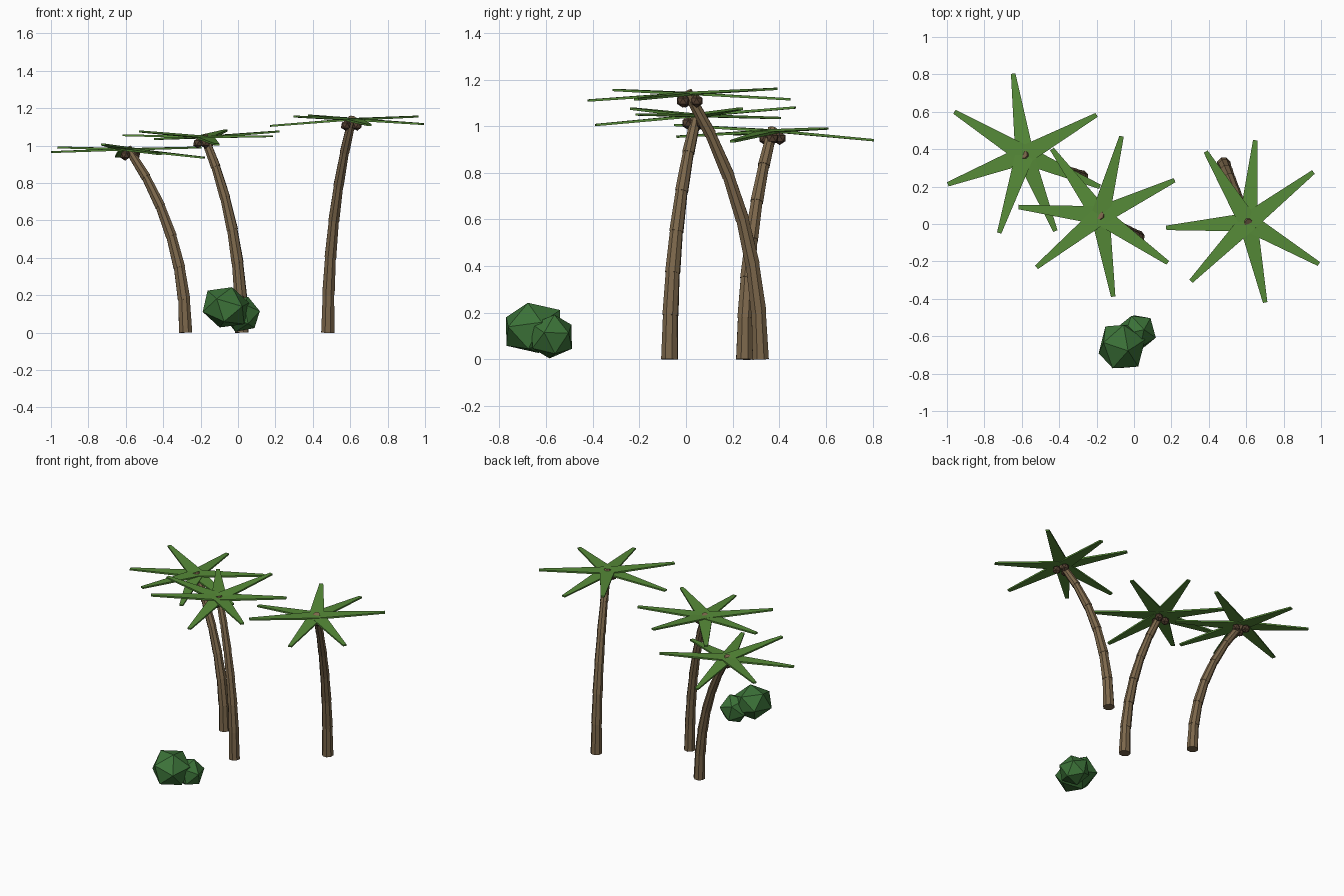
import bpy, math
from mathutils import Vector, Euler

if "Cube" in bpy.data.objects:
    bpy.data.objects.remove(bpy.data.objects["Cube"])


def material(name, r, g, b):
    m = bpy.data.materials.new(name)
    m.diffuse_color = (r, g, b, 1)
    m.use_nodes = True
    m.node_tree.nodes["Principled BSDF"].inputs["Base Color"].default_value = m.diffuse_color
    return m


BARK = material("bark", 0.20, 0.135, 0.07)
NUT = material("nut", 0.085, 0.05, 0.03)
LEAF = material("leaf", 0.095, 0.26, 0.04)
BUSH = material("bush", 0.045, 0.17, 0.04)


def finish(obj, name, mat):
    obj.name = name
    obj.data.materials.append(mat)
    return obj


def trunk_segment(name, a, b, r1, r2):
    d = b - a
    bpy.ops.mesh.primitive_cone_add(vertices=8, radius1=r1, radius2=r2, depth=d.length,
                                    location=(a + b) / 2,
                                    rotation=d.to_track_quat('Z', 'Y').to_euler())
    finish(bpy.context.object, name, BARK)


def ball(name, loc, scale, mat, rot=(0, 0, 0)):
    bpy.ops.mesh.primitive_ico_sphere_add(subdivisions=1, radius=1, location=loc, rotation=rot)
    bpy.context.object.scale = scale
    finish(bpy.context.object, name, mat)


def frond(name, center, angle, rise, length=0.44):
    # thin blade, broad at the crown and narrow at the blunt tip
    verts = []
    for x, w, t in ((0.0, 0.05, 0.006), (length, 0.012, 0.005)):
        verts += [(x, -w, -t), (x, w, -t), (x, w, t), (x, -w, t)]
    faces = [(3, 2, 1, 0), (4, 5, 6, 7)]
    faces += [(i, (i + 1) % 4, (i + 1) % 4 + 4, i + 4) for i in range(4)]
    me = bpy.data.meshes.new(name)
    me.from_pydata(verts, [], faces)
    obj = bpy.data.objects.new(name, me)
    bpy.context.collection.objects.link(obj)
    obj.location = center
    obj.rotation_euler = Euler((0, -math.asin(rise / length), math.radians(angle)))
    finish(obj, name, LEAF)


def palm(name, base, top, fronds, nut_turn):
    base, top = Vector((*base, 0)), Vector(top)
    n = 6

    def point(t):  # trunk leans more and more with height
        p = base.lerp(top, t * t)
        p.z = top.z * (t * 1.1 - 0.1 * t * t)
        return p

    # stacked trunk segments
    for i in range(n):
        a, b = point(i / n), point((i + 1) / n)
        r = 0.038 - 0.0022 * i
        trunk_segment(f"{name}_trunk_{i}", a, b + (b - a) * 0.05, r, r - 0.005)
    # crown
    for i, (angle, rise) in enumerate(fronds):
        frond(f"{name}_frond_{i}", top, angle, rise)
    # nuts
    for i in range(3):
        a = math.radians(nut_turn + 120 * i)
        ball(f"{name}_nut_{i}", top + Vector((0.036 * math.cos(a), 0.036 * math.sin(a), -0.032)),
             (0.029,) * 3, NUT)


palm("left_palm", (-0.28, 0.25), (-0.585, 0.37, 0.98),
     [(98, -0.04), (148.5, 0.01), (201, -0.015), (252, 0.025), (292, -0.025),
      (337, -0.045), (29, 0.01)], 0)
palm("middle_palm", (0.02, -0.07), (-0.18, 0.045, 1.045),
     [(75, 0.035), (25.5, 0.03), (-35, 0.005), (-81, -0.04), (219, 0.03),
      (174, 0.01), (126, -0.01)], 40)
palm("right_palm", (0.48, 0.32), (0.61, 0.01, 1.14),
     [(85, -0.025), (37.5, 0.015), (-30.6, -0.025), (-78, -0.03), (226, 0.015),
      (184, -0.035), (121, 0.02)], 80)

# bush
ball("bush_large", (-0.065, -0.655, 0.135), (0.135, 0.145, 0.115), BUSH, (0.3, 0.2, 0.4))
ball("bush_small", (0.02, -0.575, 0.098), (0.1, 0.105, 0.1), BUSH, (0.2, 0.3, 0.9))
